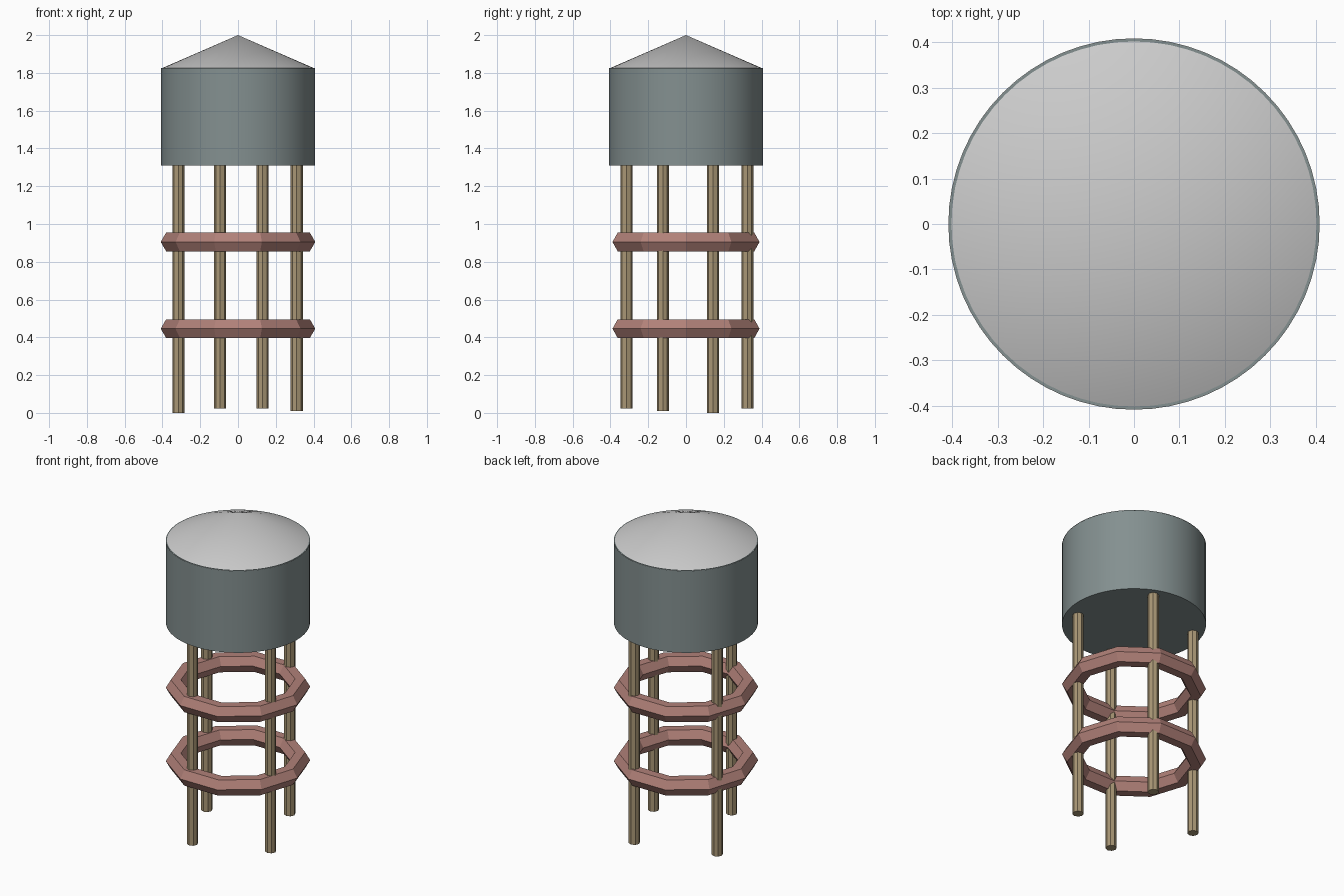
import bpy, bmesh
from math import cos, sin, pi, radians

if "Cube" in bpy.data.objects:
    bpy.data.objects.remove(bpy.data.objects["Cube"])


def material(name, rgb):
    m = bpy.data.materials.new(name)
    m.diffuse_color = (*rgb, 1)
    m.use_nodes = True
    m.node_tree.nodes["Principled BSDF"].inputs["Base Color"].default_value = m.diffuse_color
    return m


def cone(name, r1, r2, z0, z1, sides, x=0, y=0, mat=None, smooth=True):
    bpy.ops.mesh.primitive_cone_add(vertices=sides, radius1=r1, radius2=r2,
                                    depth=z1 - z0, location=(x, y, (z0 + z1) / 2))
    ob = bpy.context.object
    ob.name = name
    if mat:
        ob.data.materials.append(mat)
    if smooth:
        bpy.ops.object.shade_smooth_by_angle(angle=radians(20))
    return ob


def ring(name, z, major, minor, segs, sides, mat):
    bm = bmesh.new()
    loops = []
    for i in range(segs):
        a = 2 * pi * i / segs
        loop = []
        for j in range(sides):
            b = 2 * pi * j / sides
            r = major + minor * cos(b)
            loop.append(bm.verts.new((r * cos(a), r * sin(a), minor * sin(b))))
        loops.append(loop)
    for i in range(segs):
        p, q = loops[i], loops[(i + 1) % segs]
        for j in range(sides):
            k = (j + 1) % sides
            bm.faces.new((p[j], q[j], q[k], p[k]))
    mesh = bpy.data.meshes.new(name)
    bm.to_mesh(mesh)
    bm.free()
    ob = bpy.data.objects.new(name, mesh)
    ob.location.z = z
    mesh.materials.append(mat)
    bpy.context.collection.objects.link(ob)


steel = material("tank_steel", (0.23, 0.28, 0.28))
wood = material("leg_wood", (0.40, 0.31, 0.18))
rust = material("ring_rust", (0.44, 0.22, 0.19))

# Tank and conical roof
cone("tank", 0.408, 0.408, 1.31, 1.825, 64, mat=steel)
cone("roof", 0.409, 0, 1.822, 2.0, 64)

# Four slightly uneven legs
legs = [(-0.316, 0.143, 0.0), (-0.095, -0.315, 0.023),
        (0.311, -0.122, 0.011), (0.130, 0.325, 0.023)]
for i, (x, y, z) in enumerate(legs):
    cone(f"leg_{i + 1}", 0.032, 0.032, z, 1.315, 8, x, y, wood, smooth=False)

# Ten-sided bracing rings with hexagonal section
for name, z in (("lower_ring", 0.446), ("upper_ring", 0.905)):
    ring(name, z, 0.352, 0.057, 10, 6, rust)
